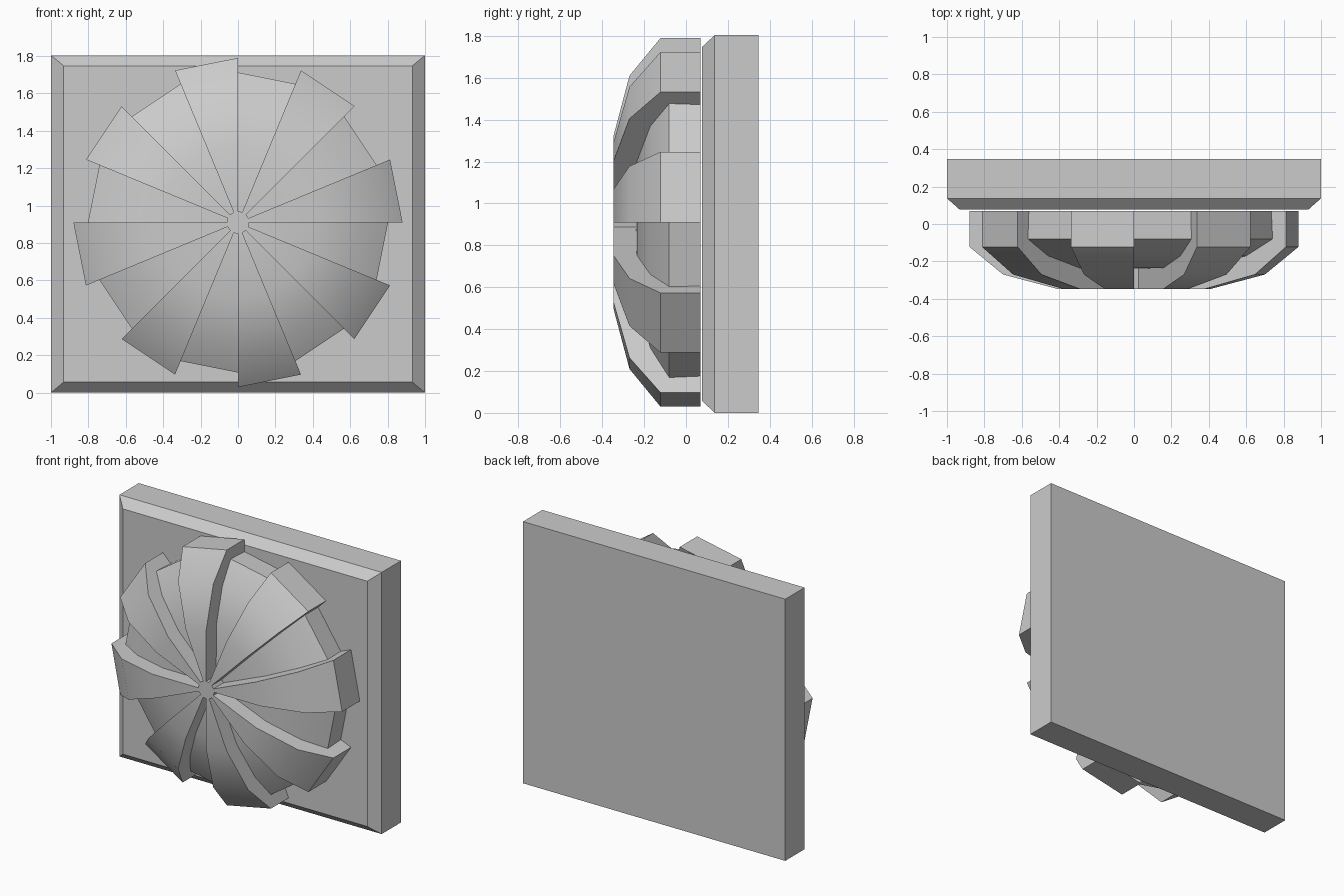
import bpy, bmesh, math

if "Cube" in bpy.data.objects:
    bpy.data.objects.remove(bpy.data.objects["Cube"])

CENTRE_Z = 0.91
SIDES = 16
# (radius, y) profiles from the back rim to the hub
RAISED = [(0.88, 0.07), (0.88, -0.122), (0.70, -0.27), (0.41, -0.347), (0.06, -0.347)]
SUNKEN = [(0.795, 0.07), (0.802, -0.08), (0.65, -0.17), (0.41, -0.235), (0.06, -0.238)]


def finish(bm, name):
    bmesh.ops.recalc_face_normals(bm, faces=bm.faces[:])
    mesh = bpy.data.meshes.new(name)
    bm.to_mesh(mesh)
    bm.free()
    obj = bpy.data.objects.new(name, mesh)
    bpy.context.collection.objects.link(obj)
    return obj


# Square back plate with a bevelled front border
bm = bmesh.new()
rings = []
for half_w, z0, z1, y in [(1, 0, 1.804, 0.347), (1, 0, 1.804, 0.137), (0.932, 0.057, 1.748, 0.077)]:
    corners = [(-half_w, z0), (half_w, z0), (half_w, z1), (-half_w, z1)]
    rings.append([bm.verts.new((x, y, z)) for x, z in corners])
for a, b in zip(rings, rings[1:]):
    for i in range(4):
        j = (i + 1) % 4
        bm.faces.new((a[i], a[j], b[j], b[i]))
bm.faces.new(rings[0])
bm.faces.new(rings[-1])
finish(bm, "back_plate")

# Dome of alternating raised and sunken gores
bm = bmesh.new()


def spokes(profile):
    result = []
    for k in range(SIDES):
        a = 2 * math.pi * k / SIDES
        result.append([bm.verts.new((r * math.cos(a), y, CENTRE_Z + r * math.sin(a)))
                       for r, y in profile])
    return result


def strip(a, b):
    for i in range(len(a) - 1):
        bm.faces.new((a[i], a[i + 1], b[i + 1], b[i]))


high, low = spokes(RAISED), spokes(SUNKEN)
for k in range(SIDES):
    n = (k + 1) % SIDES
    strip(high[k], low[k])  # side wall of a raised gore
    if k % 2 == 0:
        strip(high[k], high[n])
    else:
        strip(low[k], low[n])
        bm.faces.new((low[k][-1], low[n][-1], high[n][-1], high[k][-1]))  # hub side
bm.faces.new([s[-1] for s in high])  # hub cap
dome = finish(bm, "ribbed_dome")

bpy.context.view_layer.objects.active = dome
dome.select_set(True)
bpy.ops.object.shade_smooth_by_angle(angle=math.radians(30))
